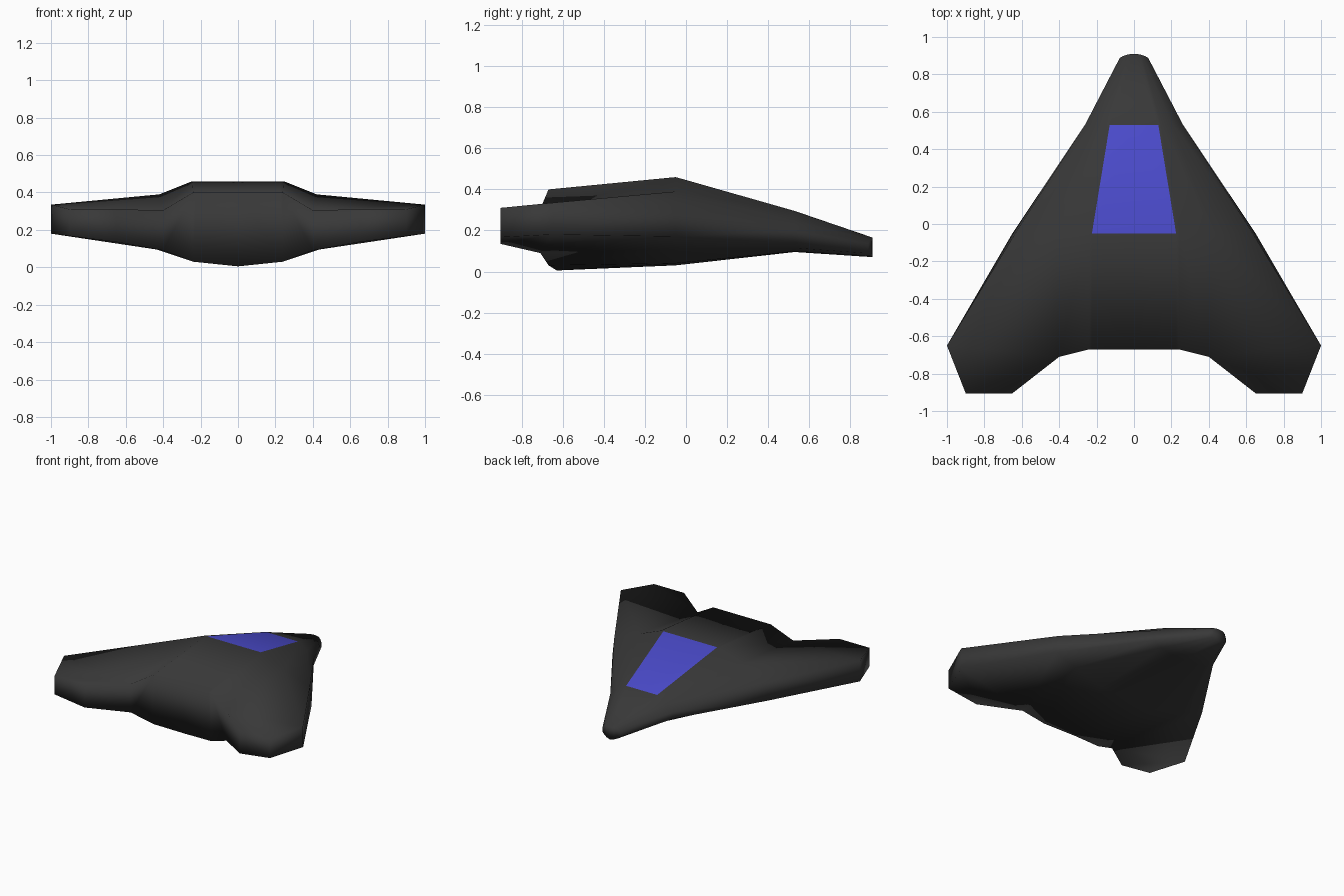
import bpy, bmesh

if "Cube" in bpy.data.objects:
    bpy.data.objects.remove(bpy.data.objects["Cube"])


def material(name, rgb):
    m = bpy.data.materials.new(name)
    m.diffuse_color = (*rgb, 1)
    m.use_nodes = True
    m.node_tree.nodes["Principled BSDF"].inputs["Base Color"].default_value = m.diffuse_color
    return m


# Half cross-sections, each running from top centre, round the wing edge, to bottom centre
nose = [(0, .91, .165), (.03, .907, .165), (.042, .903, .163), (.06, .897, .155), (.076, .888, .135),
        (.076, .888, .10), (.06, .895, .088), (.03, .905, .075), (0, .91, .07)]
front = [(x, .53, z) for x, z in
         [(0, .295), (.13, .295), (.145, .293), (.21, .25), (.262, .20),
          (.262, .15), (.20, .115), (.11, .098), (0, .095)]]
middle = [(x, -.05, z) for x, z in
          [(0, .46), (.225, .46), (.245, .46), (.42, .39), (.635, .303),
           (.65, .17), (.48, .11), (.24, .04), (0, .03)]]
rear = [(0, -.67, .40), (.225, -.67, .40), (.24, -.67, .40), (.40, -.71, .305), (1, -.65, .335),
        (1, -.65, .18), (.40, -.71, .09), (.24, -.67, .03), (0, -.63, .005)]
# Square trailing end of the wing: inner top, outer top, outer bottom, inner bottom
wing_end = [(.65, -.905, .31), (.90, -.905, .31), (.90, -.905, .167), (.65, -.905, .135)]
# Cap faces as indices into a cross-section
nose_cap = [(0, 1, 7, 8), (1, 2, 6, 7), (2, 3, 5, 6), (3, 4, 5)]
tail_cap = [(0, 1, 7, 8), (1, 2, 7), (2, 3, 6, 7)]

bm = bmesh.new()
for side in (1, -1):
    def add(points):
        return [bm.verts.new((x * side, y, z)) for x, y, z in points]

    rows = [add(r) for r in (nose, front, middle, rear)]
    # Hull skin, with the canopy as the two centre top faces
    for r in range(3):
        a, b = rows[r], rows[r + 1]
        for i in range(8):
            f = bm.faces.new((a[i], a[i + 1], b[i + 1], b[i]))
            f.material_index = 1 if r == 1 and i == 0 else 0
    # Nose and tail caps
    for row, cap in ((rows[0], nose_cap), (rows[3], tail_cap)):
        for ids in cap:
            bm.faces.new([row[k] for k in ids])
    # Wing trailing part
    t = rows[3][3:7]
    e = add(wing_end)
    for i in range(4):
        j = (i + 1) % 4
        if i != 3:
            bm.faces.new((t[i], t[j], e[j], e[i]))
    bm.faces.new((t[3], t[0], e[0], e[3]))
    bm.faces.new(e)

bmesh.ops.remove_doubles(bm, verts=bm.verts, dist=.0005)
bmesh.ops.recalc_face_normals(bm, faces=bm.faces)
for f in bm.faces:
    f.smooth = True

mesh = bpy.data.meshes.new("hull")
bm.to_mesh(mesh)
bm.free()
mesh.materials.append(material("dark grey hull", (.04, .04, .04)))
mesh.materials.append(material("blue canopy", (.07, .07, .6)))
hull = bpy.data.objects.new("hull", mesh)
bpy.context.collection.objects.link(hull)
